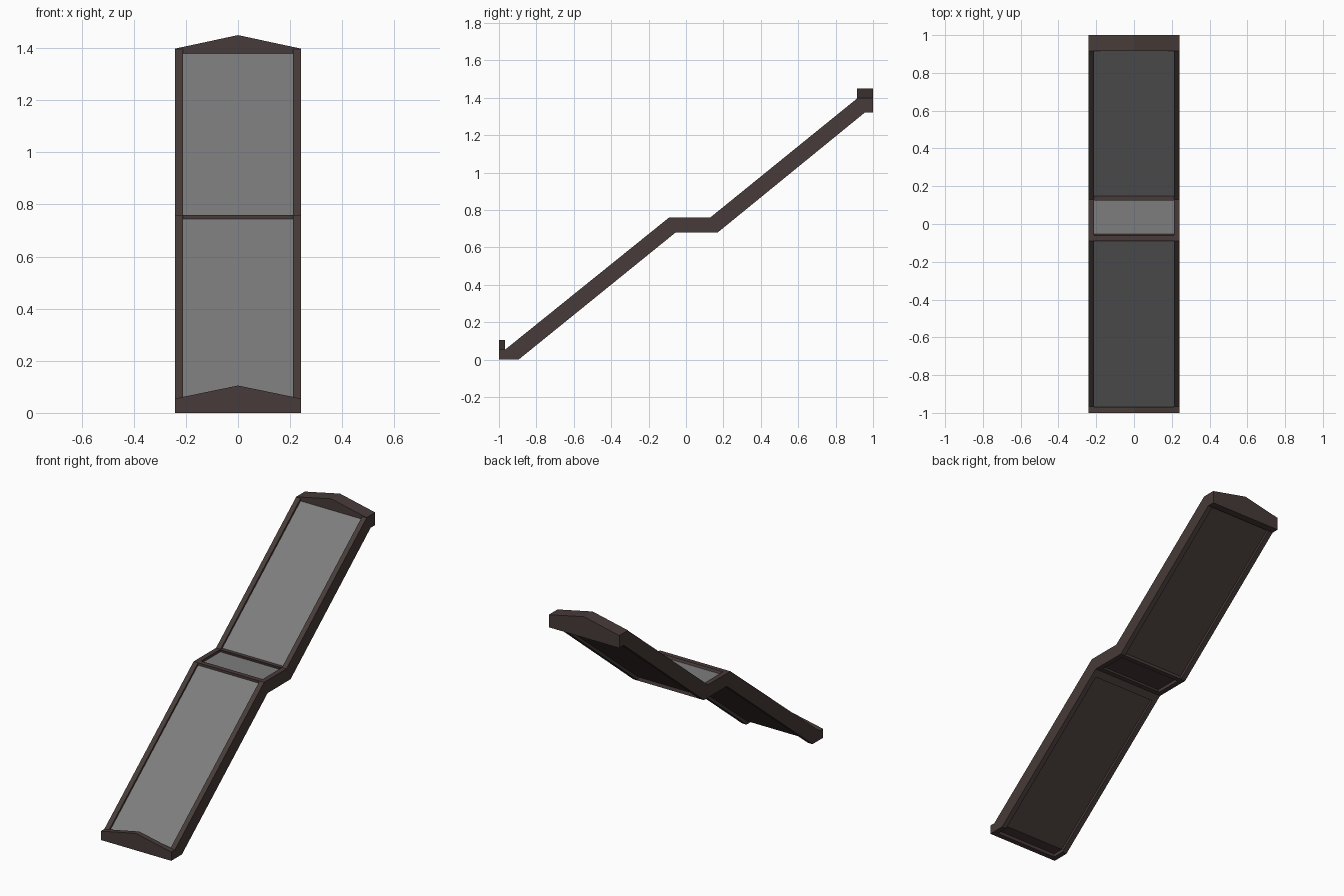
import bpy, bmesh

if "Cube" in bpy.data.objects:
    bpy.data.objects.remove(bpy.data.objects["Cube"])

def material(name, rgb):
    m = bpy.data.materials.new(name)
    m.diffuse_color = (*rgb, 1)
    m.use_nodes = True
    m.node_tree.nodes["Principled BSDF"].inputs["Base Color"].default_value = m.diffuse_color
    return m

brown = material("dark brown", (0.063, 0.044, 0.041))
grey = material("mid grey", (0.205, 0.205, 0.205))

def prism(name, rings, mats):
    """Join two matching outlines into a closed solid."""
    bm = bmesh.new()
    a, b = [[bm.verts.new(p) for p in r] for r in rings]
    n = len(a)
    bm.faces.new(a)
    bm.faces.new(b[::-1])
    for i in range(n):
        j = (i + 1) % n
        bm.faces.new((a[j], a[i], b[i], b[j]))
    bmesh.ops.recalc_face_normals(bm, faces=bm.faces)
    me = bpy.data.meshes.new(name)
    bm.to_mesh(me)
    bm.free()
    for m in mats:
        me.materials.append(m)
    ob = bpy.data.objects.new(name, me)
    bpy.context.collection.objects.link(ob)
    return ob

def along_x(name, profile, x0, x1, *mats):
    return prism(name, [[(x, y, z) for y, z in profile] for x in (x0, x1)], mats)

def along_y(name, profile, y0, y1, *mats):
    return prism(name, [[(x, y, z) for x, z in profile] for y in (y0, y1)], mats)

W, INNER = 0.242, 0.211

# Side rails: slope, landing, slope
rail = [(-1, 0), (-0.895, 0), (-0.055, 0.68), (0.17, 0.68), (0.955, 1.32),
        (1, 1.32), (1, 1.398), (0.917, 1.398), (0.13, 0.76), (-0.09, 0.76),
        (-0.965, 0.055), (-1, 0.055)]
for side, s in (("left", -1), ("right", 1)):
    along_x(side + "_rail", rail, s * INNER, s * W, brown)

# Recessed deck, grey on top and brown underneath
deck = [(-0.98, 0.02), (-0.9, 0.02), (-0.055, 0.70), (0.165, 0.70), (0.96, 1.345),
        (0.96, 1.39), (0.927, 1.39), (0.13, 0.745), (-0.09, 0.745),
        (-0.965, 0.04), (-0.98, 0.04)]
ob = along_x("deck", deck, -INNER, INNER, brown, grey)
for p in ob.data.polygons:
    p.material_index = 1 if p.normal.z > 0.1 else 0

# Cross bars at both ends of the landing
along_x("lower_cross_bar", [(-0.09, 0.76), (-0.06, 0.76), (-0.025, 0.68),
                            (-0.055, 0.68), (-0.09, 0.652)], -INNER, INNER, brown)
along_x("upper_cross_bar", [(0.125, 0.76), (0.155, 0.76), (0.17, 0.68),
                            (0.14, 0.68)], -INNER, INNER, brown)

# Pitched end caps
def pitched(base, eave, peak):
    return [(-W, base), (W, base), (W, eave), (0, peak), (-W, eave)]

along_y("front_cap", pitched(0, 0.055, 0.105), -1, -0.968, brown)
along_y("back_cap", pitched(1.38, 1.398, 1.45), 0.915, 1, brown)
along_x("back_cap_base", [(0.925, 1.385), (0.955, 1.32), (1, 1.32), (1, 1.385)],
        -INNER, INNER, brown)
